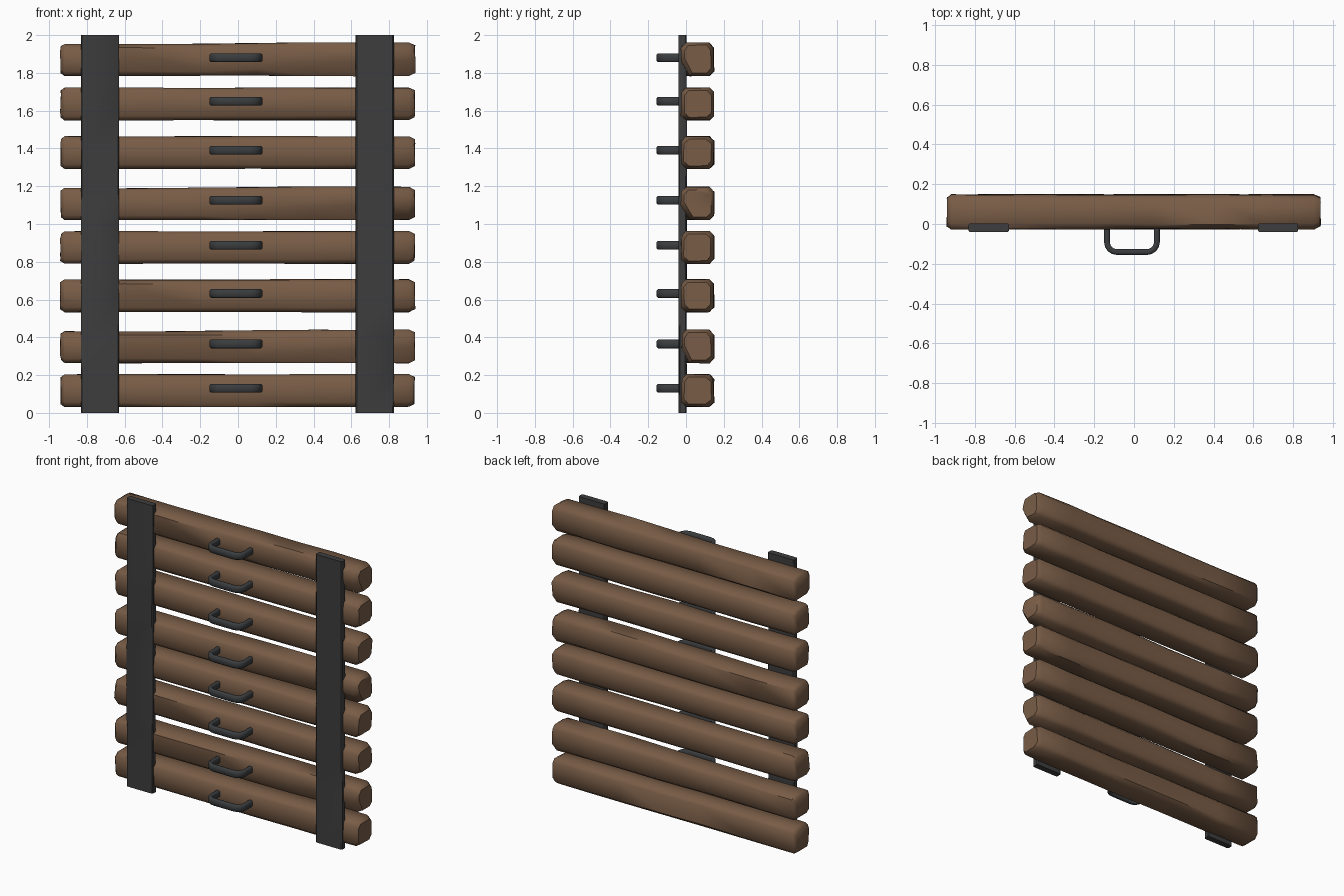
import bpy, bmesh, math, random
from mathutils import Vector

if "Cube" in bpy.data.objects:
    bpy.data.objects.remove(bpy.data.objects["Cube"])

random.seed(4)

def material(name, col):
    m = bpy.data.materials.new(name)
    m.diffuse_color = (*col, 1)
    m.use_nodes = True
    m.node_tree.nodes["Principled BSDF"].inputs["Base Color"].default_value = m.diffuse_color
    return m

WOOD = material("brown wood", (0.19, 0.108, 0.062))
STRAP = material("dark strap", (0.047, 0.047, 0.047))
METAL = material("dark metal", (0.042, 0.046, 0.049))

def loft(name, rings, mat, angle=40):
    """Skin a list of closed rings and cap both ends."""
    bm = bmesh.new()
    vs = [[bm.verts.new(p) for p in r] for r in rings]
    n = len(vs[0])
    for a, b in zip(vs, vs[1:]):
        for i in range(n):
            bm.faces.new((a[i], a[(i + 1) % n], b[(i + 1) % n], b[i]))
    bm.faces.new(vs[0])
    bm.faces.new(vs[-1])
    bmesh.ops.recalc_face_normals(bm, faces=bm.faces)
    me = bpy.data.meshes.new(name)
    bm.to_mesh(me)
    bm.free()
    ob = bpy.data.objects.new(name, me)
    bpy.context.collection.objects.link(ob)
    me.materials.append(mat)
    bpy.ops.object.select_all(action='DESELECT')
    ob.select_set(True)
    bpy.context.view_layer.objects.active = ob
    bpy.ops.object.shade_smooth_by_angle(angle=math.radians(angle))
    return ob

def octagon(hw, hh, c):
    """Rectangle with chamfered corners, counter-clockwise."""
    return [(-hw + c, -hh), (hw - c, -hh), (hw, -hh + c), (hw, hh - c),
            (hw - c, hh), (-hw + c, hh), (-hw, hh - c), (-hw, -hh + c)]

# Planks: hewn beams with chamfered edges and ends
def plank(name, z, warped):
    rings = []
    xs = [-0.938, -0.918, -0.6, -0.2, 0.1, 0.4, 0.65, 0.905, 0.935]
    for k, x in enumerate(xs):
        end = k in (0, len(xs) - 1)
        h = 0.071 if end else 0.086
        ring = []
        for i, (y, w) in enumerate(octagon(h, h, 0.024)):
            y += random.uniform(-0.004, 0.004)
            w += random.uniform(-0.002, 0.002)
            if warped:
                t = max(0, min(1, (x + 0.1) / 0.75))
                if i in (4, 5):
                    w += 0.005 * math.sin(x * 2.5)
                if i == 7:          # widening cut on the lower front edge
                    w += 0.055 * t
                if i == 0:
                    y += 0.02 * t
            ring.append((x + random.uniform(-0.004, 0.004) * end, 0.061 + y, z + w))
        rings.append(ring)
    loft(name, rings, WOOD, 50)

# Handles: bent bar with rounded corners
def handle(name, z):
    r, y0, y1, x0, x1 = 0.05, -0.01, -0.141, -0.136, 0.115
    path = [(x0, y0)]
    for cx, a0 in ((x0 + r, 180), (x1 - r, 270)):
        for j in range(5):
            a = math.radians(a0 + 90 * j / 4)
            path.append((cx + r * math.cos(a), y1 + r + r * math.sin(a)))
    path.append((x1, y0))
    pts = [Vector(p) for p in path]
    rings = []
    for i, p in enumerate(pts):
        d = (pts[min(i + 1, len(pts) - 1)] - pts[max(i - 1, 0)]).normalized()
        nrm = Vector((d.y, -d.x))
        rings.append([(p.x + nrm.x * u, p.y + nrm.y * u, z + w)
                      for u, w in octagon(0.0145, 0.023, 0.007)])
    loft(name, rings, METAL, 50)

heights = [0.118, 0.35, 0.62, 0.876, 1.108, 1.378, 1.635, 1.87]
handle_z = [0.13, 0.365, 0.632, 0.887, 1.125, 1.39, 1.65, 1.88]
for i, (z, hz) in enumerate(zip(heights, handle_z)):
    plank(f"plank_{i + 1}", z, i in (1, 4, 7))
    handle(f"handle_{i + 1}", hz)

# Straps: two thin vertical bands with slightly uneven faces
for side, cx in (("left", -0.73), ("right", 0.724)):
    rings = []
    for k in range(11):
        z = 2.0 * k / 10
        e = 0.0 if k in (0, 10) else 0.002
        rings.append([(cx + x, -0.018 + y + random.uniform(-e, e), z)
                      for x, y in octagon(0.101, 0.021, 0.006)])
    loft(f"{side}_strap", rings, STRAP, 40)
